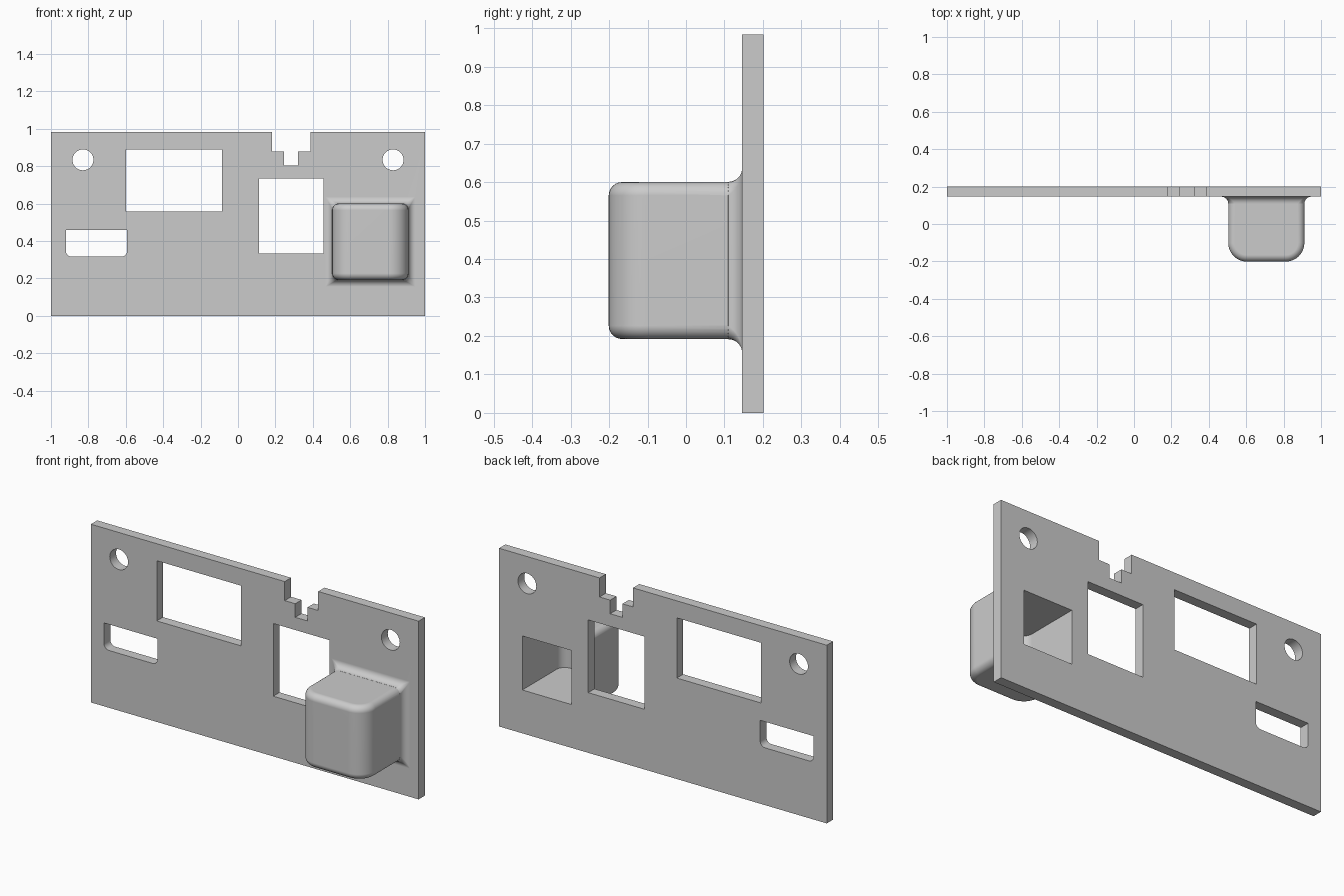
import bpy
import bmesh
from math import radians, sin, cos, pi

if "Cube" in bpy.data.objects:
    bpy.data.objects.remove(bpy.data.objects["Cube"])

grey = bpy.data.materials.new("plain grey")
grey.use_nodes = True
COLOUR = (0.6, 0.6, 0.6, 1)
grey.diffuse_color = COLOUR
grey.node_tree.nodes["Principled BSDF"].inputs["Base Color"].default_value = COLOUR

BACK, FACE, FRONT = 0.201, 0.146, -0.201      # depths along y
HEIGHT = 0.983
BOX = (0.504, 0.911, 0.192, 0.6)              # x0, x1, z0, z1 of the housing
WALL = 0.053


def rounded_rect(a0, a1, b0, b1, radii=(0, 0, 0, 0), seg=8):
    """Outline with a radius per corner: low-left, low-right, up-right, up-left."""
    corners = [(a0, b0, 1, 1), (a1, b0, -1, 1), (a1, b1, -1, -1), (a0, b1, 1, -1)]
    pts = []
    for i, ((a, b, sa, sb), r) in enumerate(zip(corners, radii)):
        steps = range(seg + 1) if r else [0]
        for s in steps:
            t = pi + (i + s / seg) * pi / 2
            pts.append((a + sa * r + r * cos(t), b + sb * r + r * sin(t)))
    return pts


def loft(name, rings, bevel=0):
    """Closed solid through rings of equal point count; can round the end loops."""
    bm = bmesh.new()
    loops = [[bm.verts.new(p) for p in ring] for ring in rings]
    n = len(loops[0])
    for low, high in zip(loops, loops[1:]):
        for i in range(n):
            j = (i + 1) % n
            bm.faces.new((low[i], low[j], high[j], high[i]))
    caps = [bm.faces.new(loops[0]), bm.faces.new(loops[-1])]
    bmesh.ops.recalc_face_normals(bm, faces=bm.faces)
    if bevel:
        edges = [e for f in caps for e in f.edges]
        bmesh.ops.bevel(bm, geom=edges, offset=bevel, segments=6,
                        profile=0.5, affect='EDGES', clamp_overlap=False)
    mesh = bpy.data.meshes.new(name)
    bm.to_mesh(mesh)
    bm.free()
    mesh.materials.append(grey)
    ob = bpy.data.objects.new(name, mesh)
    bpy.context.collection.objects.link(ob)
    return ob


def prism_y(name, outline, y0, y1):
    return loft(name, [[(a, y, b) for a, b in outline] for y in (y0, y1)])


def prism_z(name, outline, z0, z1, bevel=0):
    return loft(name, [[(a, b, z) for a, b in outline] for z in (z0, z1)], bevel)


def combine(target, other, operation):
    mod = target.modifiers.new(operation.title(), 'BOOLEAN')
    mod.operation = operation
    mod.solver = 'EXACT'
    mod.object = other
    bpy.context.view_layer.objects.active = target
    bpy.ops.object.modifier_apply(modifier=mod.name)
    bpy.data.objects.remove(other)


# Flat mounting plate
panel = prism_y("mounting_panel", rounded_rect(-1, 1, 0, HEIGHT), FACE, BACK)

# Hollow housing: large upright corner radii, small rounding above and below
x0, x1, z0, z1 = BOX
mid = (FACE + BACK) / 2
body = prism_z("housing", rounded_rect(x0, x1, FRONT, mid, (0.1, 0.1, 0, 0), 10),
               z0, z1, bevel=0.035)

# Concave fillet flaring from the housing to pointed corners on the plate
R = 0.036
sections = [(-0.005, FACE - R - 0.002, 0.035)]
for k in range(9):
    a = k / 8 * pi / 2
    sections.append((R * (1 - cos(a)) + 0.0005, FACE - R + R * sin(a),
                     0.034 * (1 - k / 8) + 0.001))
sections.append((R, mid, 0.001))
flare = loft("housing_fillet", [
    [(a, y, b) for a, b in rounded_rect(x0 - d, x1 + d, z0 - d, z1 + d, (r,) * 4, 5)]
    for d, y, r in sections])

combine(panel, body, 'UNION')
combine(panel, flare, 'UNION')

# Cavity open at the back
cavity = prism_z("cavity_cutter", rounded_rect(
    x0 + WALL, x1 - WALL, FRONT + WALL, BACK + 0.1, (0.05, 0.05, 0, 0)),
    z0 + 0.047, z1 - 0.063)
combine(panel, cavity, 'DIFFERENCE')

# Windows, slot, stepped notch and screw holes
openings = [
    rounded_rect(-0.598, -0.085, 0.557, 0.889),
    rounded_rect(0.113, 0.456, 0.332, 0.733),
    rounded_rect(-0.92, -0.593, 0.316, 0.46, (0.03, 0.03, 0, 0)),
    rounded_rect(0.183, 0.387, 0.878, HEIGHT + 0.1),
    rounded_rect(0.247, 0.322, 0.803, HEIGHT + 0.05),
]
h = 0.056
for side in (-1, 1):
    cx, cz = side * 0.829, 0.834
    openings.append(rounded_rect(cx - h, cx + h, cz - h, cz + h, (h * 0.999,) * 4))
for outline in openings:
    combine(panel, prism_y("opening_cutter", outline, FACE - 0.02, BACK + 0.05),
            'DIFFERENCE')

# Smooth rounded areas, crisp edges
bpy.ops.object.select_all(action='DESELECT')
panel.select_set(True)
bpy.context.view_layer.objects.active = panel
bpy.ops.object.shade_smooth_by_angle(angle=radians(30))
weighted = panel.modifiers.new("Weighted Normals", 'WEIGHTED_NORMAL')
weighted.keep_sharp = True
